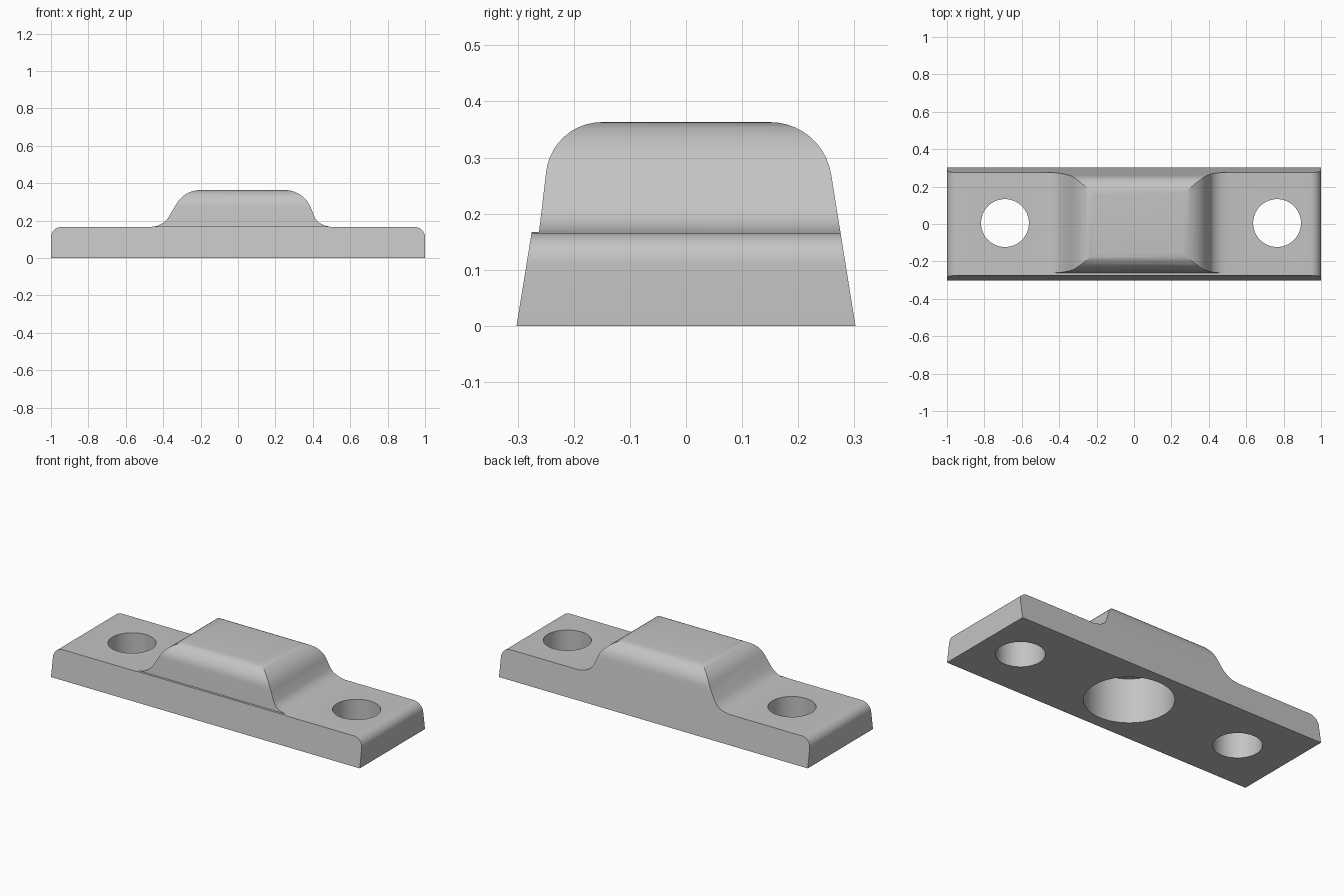
import bpy
import bmesh
from math import radians, cos, sin

cube = bpy.data.objects.get("Cube")
if cube:
    bpy.data.objects.remove(cube, do_unlink=True)

grey = bpy.data.materials.new("plain grey")
grey.use_nodes = True
colour = (0.55, 0.55, 0.55, 1)
grey.diffuse_color = colour
grey.node_tree.nodes["Principled BSDF"].inputs["Base Color"].default_value = colour

TOP, PLATE = 0.363, 0.165


def arc(cx, cz, r, start, end, steps=10):
    angles = [radians(start + (end - start) * i / steps) for i in range(steps + 1)]
    return [(cx + r * cos(a), cz + r * sin(a)) for a in angles]


def make_object(name, bm):
    bmesh.ops.recalc_face_normals(bm, faces=bm.faces)
    mesh = bpy.data.meshes.new(name)
    bm.to_mesh(mesh)
    bm.free()
    mesh.materials.append(grey)
    obj = bpy.data.objects.new(name, mesh)
    bpy.context.collection.objects.link(obj)
    return obj


def extrude(name, profile, axis, half):
    """Extrude a closed profile along the x or y axis."""
    bm = bmesh.new()
    place = (lambda u, z, d: (d, u, z)) if axis == "x" else (lambda u, z, d: (u, d, z))
    face = bm.faces.new([bm.verts.new(place(u, z, -half)) for u, z in profile])
    result = bmesh.ops.extrude_face_region(bm, geom=[face])
    moved = [v for v in result["geom"] if isinstance(v, bmesh.types.BMVert)]
    shift = (2 * half, 0, 0) if axis == "x" else (0, 2 * half, 0)
    bmesh.ops.translate(bm, verts=moved, vec=shift)
    return make_object(name, bm)


def cylinder(name, x, y, r, bottom, top):
    bm = bmesh.new()
    bmesh.ops.create_cone(bm, cap_ends=True, segments=64, radius1=r, radius2=r,
                          depth=top - bottom)
    bmesh.ops.translate(bm, verts=bm.verts, vec=(x, y, (top + bottom) / 2))
    return make_object(name, bm)


def combine(target, cutter, operation):
    mod = target.modifiers.new(operation.lower(), "BOOLEAN")
    mod.operation, mod.solver, mod.object = operation, "EXACT", cutter
    bpy.context.view_layer.objects.active = target
    bpy.ops.object.modifier_apply(modifier=mod.name)
    bpy.data.objects.remove(cutter, do_unlink=True)


# Lengthwise outline: plate with rounded ends, raised boss with curved feet
length_profile = [(-1, 0), (1, 0)]
length_profile += arc(0.945, PLATE - 0.055, 0.055, 0, 90)
length_profile += [(0.5, PLATE), (0.46, 0.174), (0.43, 0.19), (0.412, 0.213)]
length_profile += arc(0.25, TOP - 0.15, 0.15, 23, 90)
length_profile += arc(-0.2, TOP - 0.15, 0.15, 90, 148)
length_profile += [(-0.375, 0.212), (-0.4, 0.187), (-0.43, 0.172), (-0.47, PLATE)]
length_profile += arc(-0.945, PLATE - 0.055, 0.055, 90, 180)

# Crosswise outline: tapered sides, small step at the front, rounded shoulders
cross_profile = [(-0.302, 0), (0.302, 0)]
cross_profile += arc(0.15, TOP - 0.11, 0.11, 9, 90)
cross_profile += arc(-0.15, TOP - 0.1, 0.1, 90, 175)
cross_profile += [(-0.262, 0.167), (-0.275, 0.167)]

bracket = extrude("mounting_bracket", length_profile, "y", 0.4)
combine(bracket, extrude("cross_section", cross_profile, "x", 1.1), "INTERSECT")

# Screw holes and the blind recess underneath
for x in (-0.69, 0.765):
    combine(bracket, cylinder("screw_hole", x, 0.005, 0.128, -0.1, 0.5), "DIFFERENCE")
combine(bracket, cylinder("recess", 0.037, 0.005, 0.235, -0.1, 0.26), "DIFFERENCE")

# Smooth shading with sharp edges kept
bpy.ops.object.select_all(action="DESELECT")
bracket.select_set(True)
bpy.context.view_layer.objects.active = bracket
bpy.ops.object.shade_smooth_by_angle(angle=radians(25))
